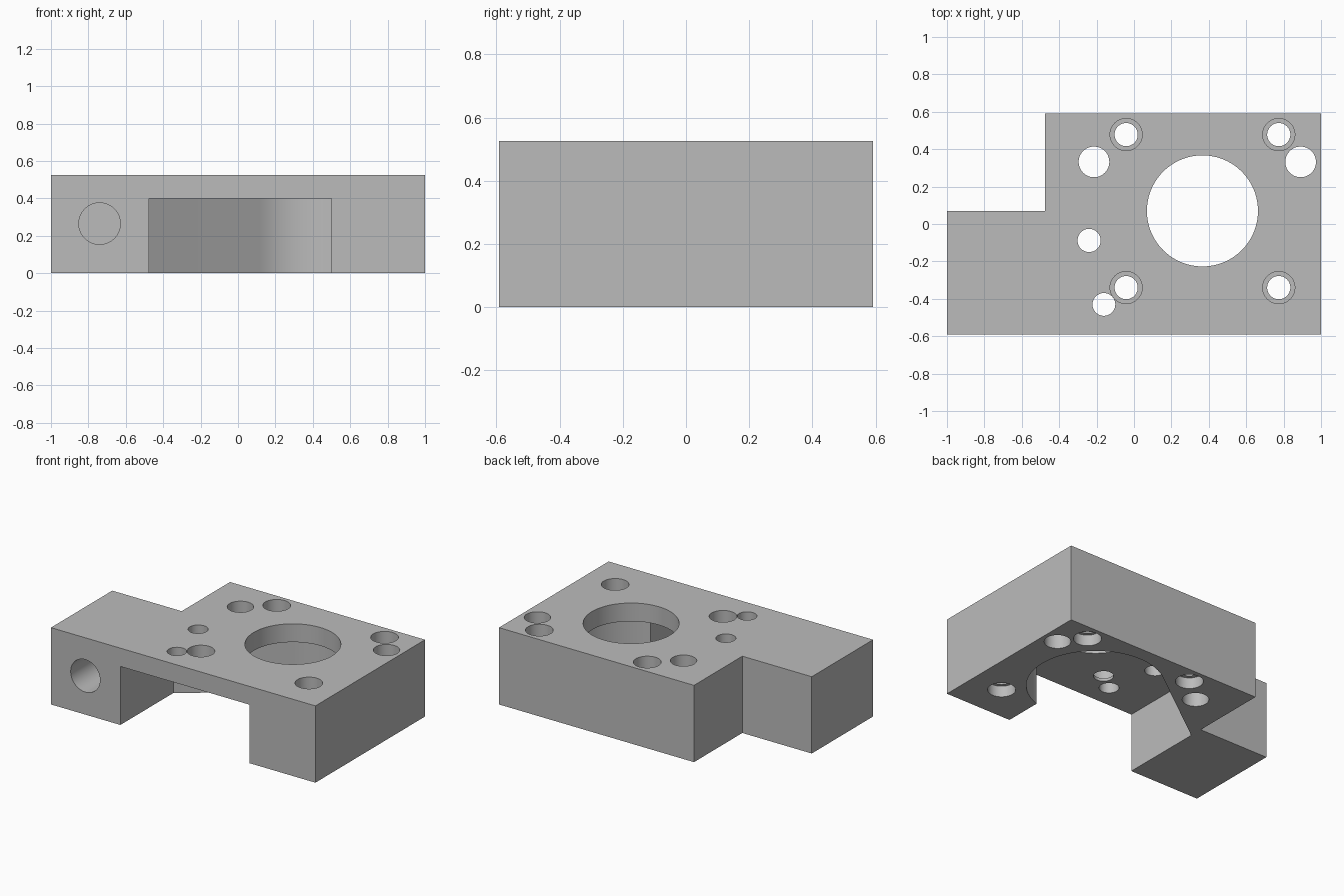
import bpy, bmesh, math

if "Cube" in bpy.data.objects:
    bpy.data.objects.remove(bpy.data.objects["Cube"], do_unlink=True)

H = 0.525            # block height
ROOF = 0.4           # pocket ceiling height
FRONT, BACK = -0.592, 0.592
STEP_X, STEP_Y = -0.475, 0.07
BORE = (0.366, 0.07)
POCKET_R = 0.425

grey = bpy.data.materials.new("plain_grey")
grey.use_nodes = True
colour = (0.5, 0.5, 0.5, 1)
grey.diffuse_color = colour
grey.node_tree.nodes["Principled BSDF"].inputs["Base Color"].default_value = colour


def prism(name, points, z0, z1):
    """Extrude a counter-clockwise outline from z0 to z1."""
    bm = bmesh.new()
    face = bm.faces.new([bm.verts.new((x, y, z0)) for x, y in points])
    top = bmesh.ops.extrude_face_region(bm, geom=[face])["geom"]
    for v in top:
        if isinstance(v, bmesh.types.BMVert):
            v.co.z = z1
    bmesh.ops.recalc_face_normals(bm, faces=bm.faces)
    mesh = bpy.data.meshes.new(name)
    bm.to_mesh(mesh)
    bm.free()
    obj = bpy.data.objects.new(name, mesh)
    bpy.context.collection.objects.link(obj)
    mesh.materials.append(grey)
    return obj


def arc(centre, r, a0, a1, n):
    return [(centre[0] + r * math.cos(a0 + (a1 - a0) * i / n),
             centre[1] + r * math.sin(a0 + (a1 - a0) * i / n)) for i in range(n + 1)]


def cut(target, cutter):
    """Subtract the cutter, then discard it."""
    mod = target.modifiers.new("cut", 'BOOLEAN')
    mod.operation = 'DIFFERENCE'
    mod.solver = 'EXACT'
    mod.object = cutter
    bpy.context.view_layer.objects.active = target
    bpy.ops.object.modifier_apply(modifier=mod.name)
    bpy.data.objects.remove(cutter, do_unlink=True)


def drill(target, centre, r, z0=-0.1, z1=H + 0.1, sides=48):
    cut(target, prism("drill", arc(centre, r, 0, math.tau, sides)[:-1], z0, z1))


# L-shaped block
block = prism("mounting_block", [(-1, FRONT), (1, FRONT), (1, BACK), (STEP_X, BACK),
                                 (STEP_X, STEP_Y), (-1, STEP_Y)], 0, H)

# Underside pocket: straight sides, round end, sloping wall tangent to the round end
wall_x, corner = 0.5, (STEP_X, -0.02)
start = -math.acos((wall_x - BORE[0]) / POCKET_R)
dx, dy = BORE[0] - corner[0], BORE[1] - corner[1]
end = math.atan2(dy, dx) + math.asin(POCKET_R / math.hypot(dx, dy)) + math.pi / 2
outline = [(STEP_X, FRONT - 0.1), (wall_x, FRONT - 0.1)]
outline += arc(BORE, POCKET_R, start, end, 64) + [corner]
cut(block, prism("pocket", outline, -0.1, ROOF))

# Central bore
drill(block, BORE, 0.297, sides=96)

# Four bolt holes, counterbored above and, outside the pocket, below
for x in (-0.042, 0.774):
    for y in (-0.34, 0.478):
        drill(block, (x, y), 0.062)
        drill(block, (x, y), 0.086, z0=H - 0.105)
        if x > 0 or y > 0:
            drill(block, (x, y), 0.086, z1=0.075)

# Plain through holes
for x, y, r in ((-0.214, 0.332, 0.082), (0.891, 0.332, 0.082),
                (-0.24, -0.088, 0.062), (-0.161, -0.43, 0.061)):
    drill(block, (x, y), r)

# Blind hole in the front of the arm
side_drill = prism("side_drill", arc((0, 0), 0.111, 0, math.tau, 64)[:-1], -0.1, 0.45)
side_drill.rotation_euler.x = -math.pi / 2
side_drill.location = (-0.74, FRONT, 0.265)
cut(block, side_drill)

# Smooth round walls, crisp edges
bpy.ops.object.select_all(action='DESELECT')
block.select_set(True)
bpy.context.view_layer.objects.active = block
bpy.ops.object.shade_smooth_by_angle(angle=math.radians(30))
